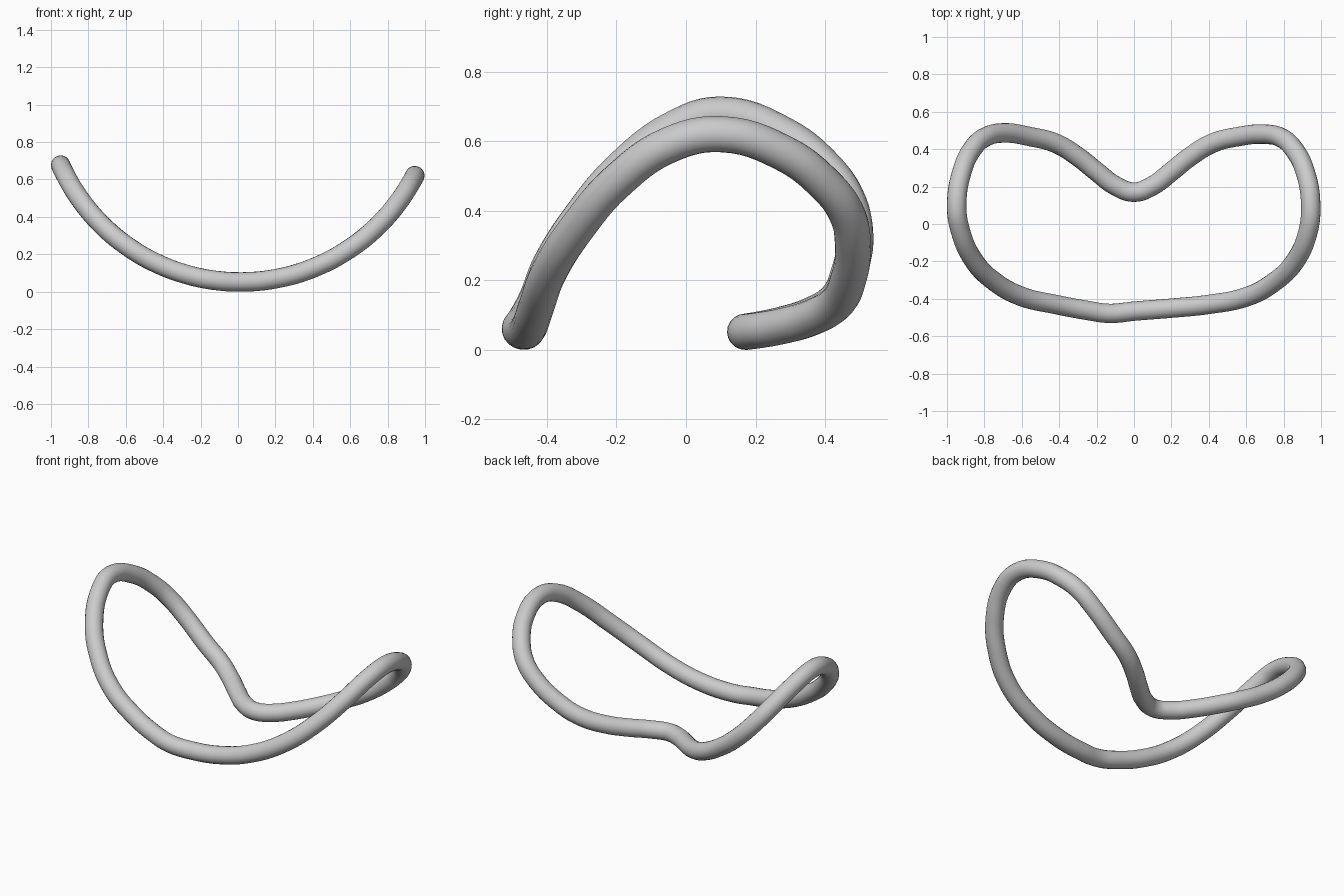
import bpy, math

if "Cube" in bpy.data.objects:
    bpy.data.objects.remove(bpy.data.objects["Cube"])

RADIUS = 0.052

# Loop path seen from above (x, y), starting at the rear notch
plan = [
    (0, .17), (.1, .205), (.2, .28), (.3, .36), (.42, .432), (.55, .466),
    (.7, .48), (.79, .46), (.855, .4), (.915, .28), (.945, .1), (.928, -.05),
    (.86, -.2), (.75, -.31), (.6, -.39), (.4, -.43), (.2, -.45), (0, -.466),
    (-.13, -.478), (-.25, -.462), (-.42, -.43), (-.6, -.388), (-.75, -.305),
    (-.86, -.19), (-.93, -.03), (-.948, .1), (-.92, .28), (-.865, .4),
    (-.8, .462), (-.7, .487), (-.55, .466), (-.42, .432), (-.3, .36),
    (-.2, .28), (-.1, .205),
]


def height(x):
    """Circular arc that the loop follows in the front view."""
    r = 1.05
    return RADIUS + r - math.sqrt(r * r - (x - .012) ** 2)


# Closed round tube swept along the bent loop
curve = bpy.data.curves.new("bent_loop", 'CURVE')
curve.dimensions = '3D'
curve.resolution_u = 6
curve.bevel_depth = RADIUS
curve.bevel_resolution = 8
spline = curve.splines.new('BEZIER')
spline.bezier_points.add(len(plan) - 1)
for p, (x, y) in zip(spline.bezier_points, plan):
    p.co = (x, y, height(x))
    p.handle_left_type = p.handle_right_type = 'AUTO'
spline.use_cyclic_u = True

loop = bpy.data.objects.new("bent_loop", curve)
bpy.context.collection.objects.link(loop)
bpy.context.view_layer.objects.active = loop
loop.select_set(True)
bpy.ops.object.convert(target='MESH')
bpy.ops.object.shade_smooth()
